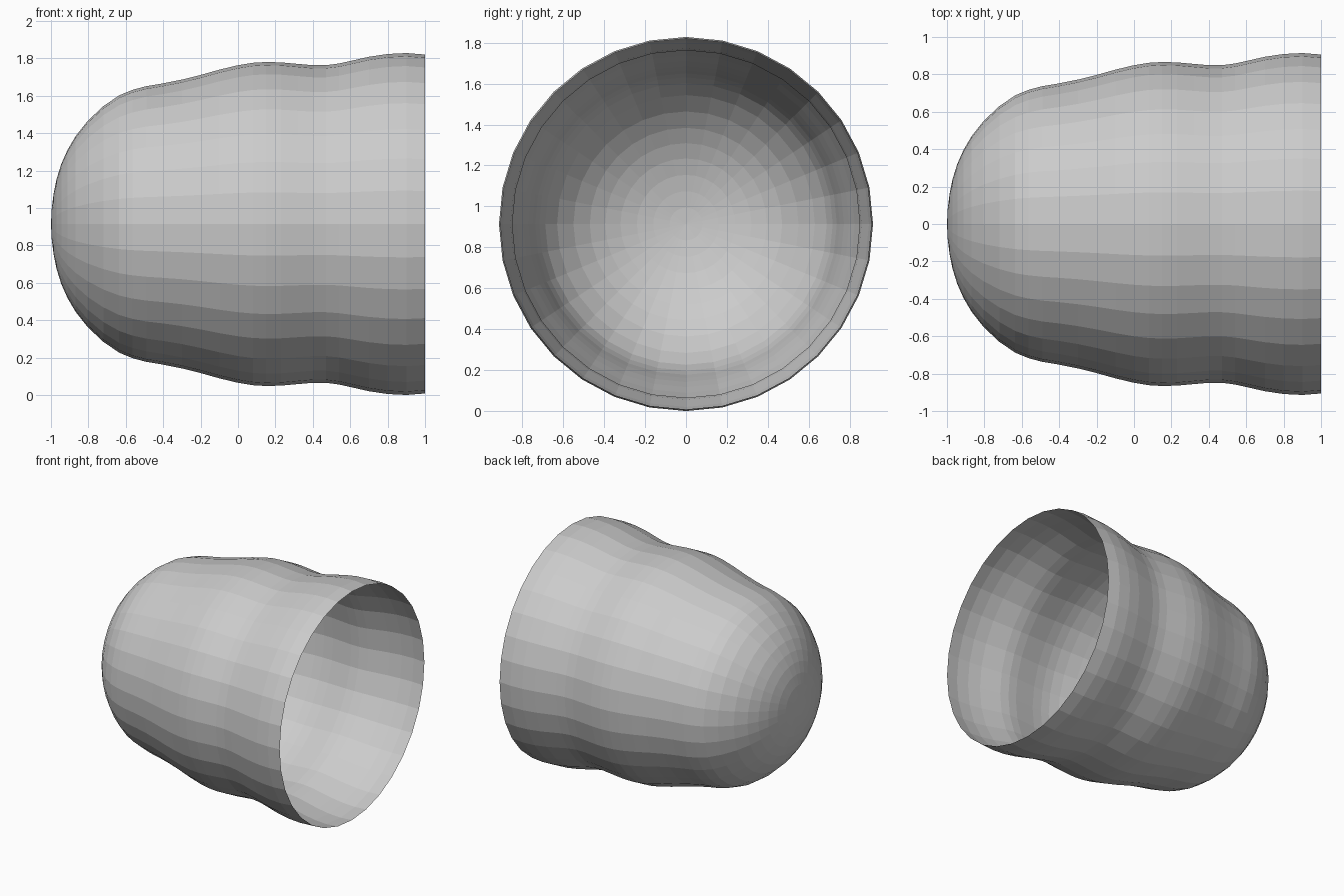
import bpy, bmesh
from math import sin, cos, tau

if "Cube" in bpy.data.objects:
    bpy.data.objects.remove(bpy.data.objects["Cube"])

SIDES = 32
AXIS_Z = 0.914

# half profile from nose to open rim: (x, radius)
PROFILE = [
    (-0.996, 0.08), (-0.986, 0.16), (-0.970, 0.24), (-0.945, 0.32),
    (-0.912, 0.395), (-0.868, 0.47), (-0.805, 0.55), (-0.72, 0.63),
    (-0.635, 0.688), (-0.565, 0.717), (-0.49, 0.737), (-0.40, 0.752),
    (-0.30, 0.772), (-0.20, 0.797), (-0.10, 0.825), (0.00, 0.849),
    (0.08, 0.862), (0.15, 0.866), (0.23, 0.864), (0.32, 0.856),
    (0.40, 0.849), (0.47, 0.849), (0.54, 0.858), (0.62, 0.876),
    (0.70, 0.894), (0.80, 0.909), (0.90, 0.914), (1.00, 0.906),
]

# open wavy dome: rings swept around the x axis
bm = bmesh.new()
rings = []
for x, r in PROFILE:
    rings.append([bm.verts.new((x, r * sin(tau * i / SIDES),
                                AXIS_Z + r * cos(tau * i / SIDES)))
                  for i in range(SIDES)])
for a, b in zip(rings, rings[1:]):
    for i in range(SIDES):
        j = (i + 1) % SIDES
        bm.faces.new((a[i], b[i], b[j], a[j]))

# closed nose
tip = bm.verts.new((-1.0, 0, AXIS_Z))
for i in range(SIDES):
    bm.faces.new((tip, rings[0][i], rings[0][(i + 1) % SIDES]))

# make every face point outward (the nose faces -x)
bmesh.ops.recalc_face_normals(bm, faces=bm.faces)
bm.faces.ensure_lookup_table()
if bm.faces[-1].normal.x > 0:
    bmesh.ops.reverse_faces(bm, faces=bm.faces)

mesh = bpy.data.meshes.new("dome_shell")
bm.to_mesh(mesh)
bm.free()
shell = bpy.data.objects.new("dome_shell", mesh)
bpy.context.collection.objects.link(shell)
